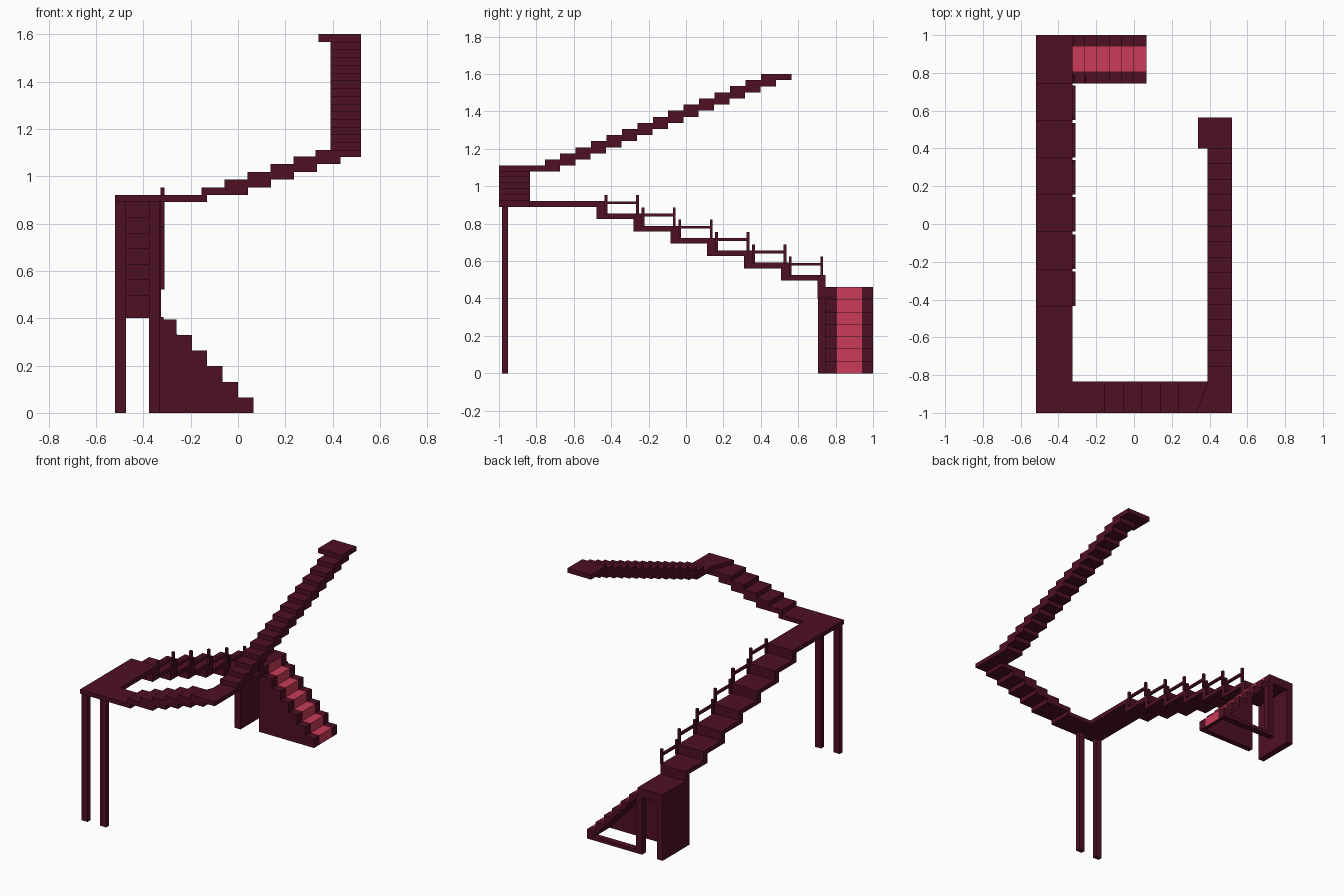
import bpy, bmesh
from mathutils import Vector

if "Cube" in bpy.data.objects:
    bpy.data.objects.remove(bpy.data.objects["Cube"])


def material(name, rgb):
    m = bpy.data.materials.new(name)
    m.diffuse_color = (*rgb, 1)
    m.use_nodes = True
    m.node_tree.nodes["Principled BSDF"].inputs["Base Color"].default_value = m.diffuse_color
    return m


WOOD = material("dark maroon", (0.078, 0.005, 0.017))
CARPET = material("carpet red", (0.597, 0.045, 0.098))


def finish(bm, name, mats=(WOOD,)):
    me = bpy.data.meshes.new(name)
    bm.to_mesh(me)
    bm.free()
    ob = bpy.data.objects.new(name, me)
    bpy.context.collection.objects.link(ob)
    for m in mats:
        me.materials.append(m)
    return ob


def prism(pts, axis, lo, hi):
    """Extrude a 2D outline along one axis (0=x: yz, 1=y: xz, 2=z: xy)."""
    bm = bmesh.new()
    verts = []
    for a, b in pts:
        co = [a, b]
        co.insert(axis, lo)
        verts.append(bm.verts.new(co))
    face = bm.faces.new(verts)
    ext = bmesh.ops.extrude_face_region(bm, geom=[face])["geom"]
    shift = [0, 0, 0]
    shift[axis] = hi - lo
    bmesh.ops.translate(bm, vec=shift, verts=[v for v in ext if isinstance(v, bmesh.types.BMVert)])
    bmesh.ops.recalc_face_normals(bm, faces=bm.faces[:])
    return bm


def box(name, x, y, z):
    pts = [(x[0], y[0]), (x[1], y[0]), (x[1], y[1]), (x[0], y[1])]
    return finish(prism(pts, 2, *z), name)


RISE = 0.0657
L, R = -0.52, -0.325          # long flight, left and right edges
BACK = 0.745                  # near edge of the entry flight

# entry flight and landing, one stepped outline with a sloping underside
outline = [(0.04, 0)]
for i in range(7):
    x = 0.065 - 0.065 * i
    outline += [(x, RISE * i), (x, RISE * (i + 1))]
outline += [(L, 0.46), (L, 0.40), (-0.33, 0.40)]
bm = prism(outline, 1, BACK, 1.0)
for y in (0.807, 0.94):
    bmesh.ops.bisect_plane(bm, geom=bm.verts[:] + bm.edges[:] + bm.faces[:],
                           plane_co=(0, y, 0), plane_no=(0, 1, 0))
bm.normal_update()
# carpet runner on middle strip of treads and risers
for f in bm.faces:
    c = f.calc_center_median()
    if 0.807 < c.y < 0.94 and c.x > -0.33 and (f.normal.z > 0.9 or f.normal.x > 0.9):
        f.material_index = 1
finish(bm, "entry_flight", (WOOD, CARPET))

# solid near side, open framed far side
finish(prism([(-0.36, 0), (0.045, 0), (-0.325, 0.405), (-0.36, 0.405)], 1, BACK, 0.785),
       "entry_side_panel")
box("entry_frame_post", (-0.36, -0.315), (0.955, 1.0), (0, 0.405))
box("entry_frame_sill", (-0.33, 0.05), (0.955, 1.0), (0, 0.025))
box("landing_end_panel", (L, L + 0.045), (0.706, 1.0), (0, 0.405))

# long flight with its corner platform, zigzag outline


def nose(k):
    return 0.747 - 0.197 * (k - 1)


def level(k):
    return 0.46 + RISE * k


upper, lower = [(nose(1), 0.40)], []
for k in range(1, 8):
    upper.append((nose(k), level(k)))
    upper.append((nose(k + 1) if k < 7 else -1.0, level(k)))
    base = 0.40 if k == 1 else level(k - 1) - 0.03
    lower += [(nose(k) - 0.043, base), (nose(k) - 0.043, level(k) - 0.03)]
upper.append((-1.0, level(7) - 0.03))
finish(prism(upper + lower[::-1], 0, L, R), "long_flight")

# railing: two posts and a bar for each tread
for k in range(1, 7):
    t, y1, y0 = level(k), nose(k) - 0.014, nose(k + 1)
    rx = (R - 0.003, R + 0.014)
    for y in (y0, y1 - 0.015):
        box("rail_post", rx, (y, y + 0.015), (t - 0.005, t + 0.098))
    box("rail_bar", rx, (y0, y1), (t + 0.05, t + 0.065))

# platform legs
for x in (L, -0.376):
    box("platform_leg", (x, x + 0.046), (-0.984, -0.953), (0, 0.9))

# short flight across the front: overlapping slabs
H = RISE / 2
top = level(7)
box("front_slab", (R, -0.13), (-1.0, -0.835), (top - 0.03, top))
for k in range(1, 6):
    x = -0.155 + 0.0975 * (k - 1)
    box("front_slab", (x, x + 0.197), (-1.0, -0.835), (top + H * (k - 1), top + H * k))

# upper corner slab with angled edge
corner = [(0.328, -1.0), (0.52, -1.0), (0.52, -0.675), (0.39, -0.675), (0.39, -0.835)]
z = 1.11
finish(prism(corner, 2, z - 0.03, z), "upper_corner_slab")

# upper flight along the right, ending in a wider slab
for k in range(1, 16):
    y = -0.755 + 0.0825 * (k - 1)
    zt = z + (1.6 - z) * k / 15
    box("upper_slab" if k < 15 else "top_slab", (0.39 if k < 15 else 0.34, 0.52),
        (y, y + 0.163), (zt - H, zt))
